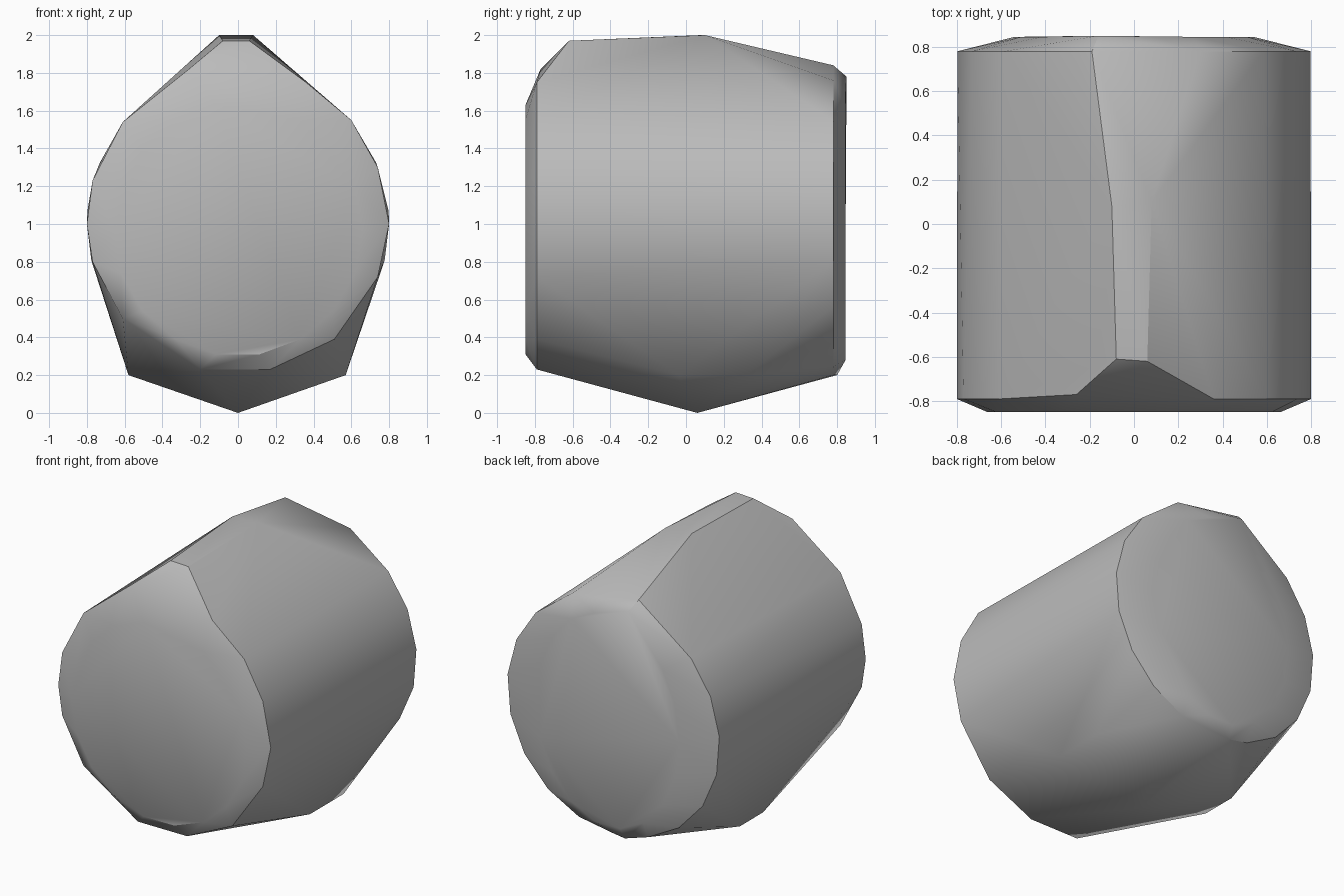
import bpy, bmesh, math
from math import sin, cos, pi

cube = bpy.data.objects.get("Cube")
if cube:
    bpy.data.objects.remove(cube, do_unlink=True)

# One plain grey stone material
grey = bpy.data.materials.new("stone grey")
grey.use_nodes = True
colour = (0.5, 0.5, 0.5, 1)
grey.diffuse_color = colour
grey.node_tree.nodes["Principled BSDF"].inputs["Base Color"].default_value = colour


def ring(y, rx, rz, start, end, count, z=1.0):
    """Arc of points around the long axis, angles in degrees from +x."""
    angles = [math.radians(start + (end - start) * i / (count - 1)) for i in range(count)]
    return [(rx * cos(a), y, z + rz * sin(a)) for a in angles]


# Front rim, chamfered at the top
front_rim = [(x, -0.79, z) for x, z in [
    (-0.61, 1.54), (-0.77, 1.23), (-0.8, 1.0), (-0.77, 0.8), (-0.61, 0.5),
    (-0.2, 0.23), (0.17, 0.23), (0.51, 0.39), (0.74, 0.72), (0.8, 1.0),
    (0.74, 1.3), (0.6, 1.55), (0.36, 1.75)]] + [(-0.26, -0.77, 1.82)]

# Back rim, with a raised corner where the ridge runs out
back_rim = ring(0.78, 0.8, 0.8, 137, 403, 15) + [
    (0.3, 0.78, 1.76), (-0.19, 0.78, 1.84), (-0.16, 0.85, 1.78)]

# Shallow bulging end caps
front_cap = ring(-0.85, 0.66, 0.67, 0, 340, 18, 0.97)
back_cap = ring(0.845, 0.54, 0.72, 0, 340, 18, 0.99)

# Ridge along the top and wedge under the belly
ridge = [(0.08, 0.1, 2.0), (-0.1, 0.08, 2.0), (-0.08, -0.61, 1.97), (0.06, -0.62, 1.97)]
belly = [(0, 0.06, 0), (0.57, -0.04, 0.2), (0.57, 0.32, 0.2),
         (-0.58, 0.0, 0.2), (-0.58, 0.25, 0.2), (-0.1, 0.8, 0.2)]

# Wrap all the parts into one faceted block
bm = bmesh.new()
for p in front_rim + back_rim + front_cap + back_cap + ridge + belly:
    bm.verts.new(p)
hull = bmesh.ops.convex_hull(bm, input=bm.verts[:])
loose = [v for v in bm.verts if not v.link_faces]
bmesh.ops.delete(bm, geom=loose, context='VERTS')
bmesh.ops.dissolve_limit(bm, angle_limit=math.radians(1), verts=bm.verts[:], edges=bm.edges[:])
bmesh.ops.recalc_face_normals(bm, faces=bm.faces[:])
mesh = bpy.data.meshes.new("stone_block")
bm.to_mesh(mesh)
bm.free()
mesh.materials.append(grey)
block = bpy.data.objects.new("stone_block", mesh)
bpy.context.collection.objects.link(block)

# Smooth the round sides, keep the cut edges crisp
bpy.ops.object.select_all(action='DESELECT')
block.select_set(True)
bpy.context.view_layer.objects.active = block
bpy.ops.object.shade_smooth_by_angle(angle=math.radians(30))
